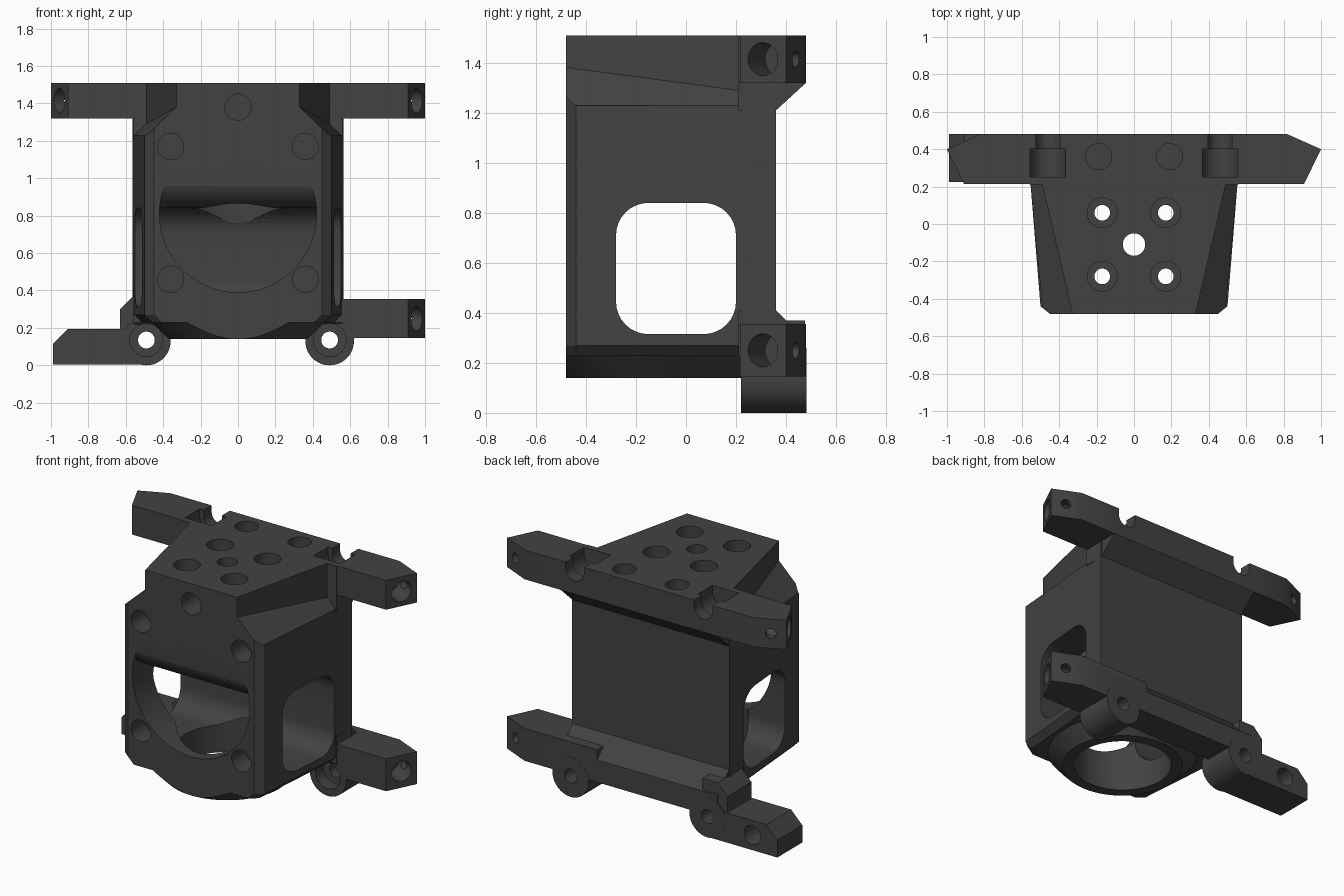
import bpy, bmesh, math
from mathutils import Vector

if "Cube" in bpy.data.objects:
    bpy.data.objects.remove(bpy.data.objects["Cube"])

grey = bpy.data.materials.new("dark_grey")
grey.diffuse_color = (0.055, 0.055, 0.055, 1)
grey.use_nodes = True
grey.node_tree.nodes["Principled BSDF"].inputs["Base Color"].default_value = grey.diffuse_color


def add(name, bm):
    bmesh.ops.recalc_face_normals(bm, faces=bm.faces)
    me = bpy.data.meshes.new(name)
    bm.to_mesh(me)
    bm.free()
    ob = bpy.data.objects.new(name, me)
    bpy.context.collection.objects.link(ob)
    me.materials.append(grey)
    return ob


def hull(name, pts):
    bm = bmesh.new()
    for p in pts:
        bm.verts.new(p)
    bmesh.ops.convex_hull(bm, input=bm.verts[:])
    bmesh.ops.dissolve_limit(bm, angle_limit=0.01, verts=bm.verts[:], edges=bm.edges[:])
    return add(name, bm)


def prism(name, pts, axis, lo, hi):
    """Extrude a 2D outline along x, y or z."""
    def place(p, d):
        return {"x": (d, p[0], p[1]), "y": (p[0], d, p[1]), "z": (p[0], p[1], d)}[axis]
    bm = bmesh.new()
    a = [bm.verts.new(place(p, lo)) for p in pts]
    b = [bm.verts.new(place(p, hi)) for p in pts]
    bm.faces.new(a)
    bm.faces.new(b)
    n = len(pts)
    for i in range(n):
        bm.faces.new((a[i], a[(i + 1) % n], b[(i + 1) % n], b[i]))
    return add(name, bm)


def rod(name, start, end, r1, r2=None, seg=48):
    """Cylinder or cone between two points."""
    s, e = Vector(start), Vector(end)
    bm = bmesh.new()
    bmesh.ops.create_cone(bm, cap_ends=True, segments=seg, radius1=r1,
                          radius2=r1 if r2 is None else r2, depth=(e - s).length)
    rot = (e - s).to_track_quat("Z", "Y").to_matrix().to_4x4()
    bmesh.ops.transform(bm, matrix=rot, verts=bm.verts)
    bmesh.ops.translate(bm, vec=(s + e) / 2, verts=bm.verts)
    return add(name, bm)


def combine(target, tool, op):
    mod = target.modifiers.new(op, "BOOLEAN")
    mod.operation, mod.solver, mod.object = op, "EXACT", tool
    bpy.context.view_layer.objects.active = target
    bpy.ops.object.modifier_apply(modifier=mod.name)
    bpy.data.objects.remove(tool)


# Main housing: tapered plan, chamfered front corners and lower edges
plan = [(0.45, -0.48), (0.5, -0.44), (0.565, 0.36)]
body = hull("bracket_housing", [(s * (x - inset), y, z) for s in (-1, 1) for x, y in plan
                                for z, inset in ((0.23, 0.04), (0.27, 0), (1.51, 0))])

# Sloped shoulders beside the narrow top plate
for s in (-1, 1):
    pts = []
    for y, a, zb, o in ((-0.49, 0.327, 1.383, 0.485), (0.21, 0.49, 1.29, 0.553)):
        pts += [(s * x, y, z) for x, z in
                ((a, 1.6), (a, zb), (o, 1.23), (0.9, 1.23), (0.9, 1.6))]
    combine(body, hull("shoulder_cutter", pts), "DIFFERENCE")

# Conical outlet collar, trimmed flush with the front
collar = rod("outlet_collar", (0, -0.11, 0.14), (0, -0.11, 0.25), 0.37, 0.48, 64)
trim = prism("trim_cutter", [(-1, -1), (1, -1), (1, -0.48), (-1, -0.48)], "z", 0, 1)
combine(collar, trim, "DIFFERENCE")
combine(body, collar, "UNION")

# Rear crossbars with sloped undersides
parts = [
    prism("upper_bar", [(0.21, 1.51), (0.48, 1.51), (0.48, 1.32), (0.36, 1.21), (0.21, 1.21)],
          "x", -0.56, 0.56),
    prism("lower_bar", [(0.21, 0.23), (0.28, 0.145), (0.48, 0.145), (0.48, 0.29),
                        (0.36, 0.41), (0.21, 0.41)], "x", -0.56, 0.56),
]

# Pointed arms: two upper, one lower right
tip = [(0.3, 0.215), (0.91, 0.215), (1.0, 0.4), (0.82, 0.48), (0.3, 0.48)]
arms = [(-1, 1.32, 1.51), (1, 1.32, 1.51), (1, 0.145, 0.355)]
for s, lo, hi in arms:
    parts.append(prism("arm", [(s * x, y) for x, y in tip], "z", lo, hi))

# Low left arm and its joining block
parts.append(prism("low_arm", [(-0.49, 0.003), (-0.49, 0.195), (-0.91, 0.195), (-0.99, 0.115),
                               (-0.99, 0.003)], "y", 0.225, 0.48))
parts.append(prism("joining_block", [(-0.45, 0.14), (-0.63, 0.14), (-0.63, 0.3), (-0.56, 0.37),
                                     (-0.45, 0.37)], "y", 0.23, 0.475))

# Round lugs
for s in (-1, 1):
    parts.append(rod("lug", (s * 0.49, 0.22, 0.13), (s * 0.49, 0.481, 0.13), 0.13))
for p in parts:
    combine(body, p, "UNION")

# Front air duct: round opening with a rounded-over roof
duct = rod("duct_cutter", (0, -0.6, 0.81), (0, -0.11, 0.81), 0.42, seg=72)
curve = [(-0.32 - 0.165 * math.cos(t), 1.0 - 0.16 * math.sin(t))
         for t in [i * math.pi / 24 for i in range(13)]]
roof = prism("duct_roof", [(-0.7, 1.5), (-0.7, 1.0)] + curve + [(0.3, 0.84), (0.3, 1.5)],
             "x", -0.6, 0.6)
combine(duct, roof, "DIFFERENCE")

# Rounded side window outline
window = []
for k, (cy, cz) in enumerate(((0.07, 0.71), (-0.15, 0.71), (-0.15, 0.445), (0.07, 0.445))):
    window += [(cy + 0.13 * math.cos(t), cz + 0.13 * math.sin(t))
               for t in [(k + i / 8) * math.pi / 2 for i in range(9)]]

cuts = [duct,
        rod("chamber_cutter", (0, -0.11, 0), (0, -0.11, 0.95), 0.3, seg=64),
        prism("window_cutter", window, "x", -0.8, 0.8),
        rod("centre_hole", (0, -0.11, 0.8), (0, -0.11, 1.6), 0.06, seg=32),
        rod("front_top_hole", (0, -0.6, 1.38), (0, -0.3, 1.38), 0.07, seg=32)]

# Mirrored screw holes and notches
for s in (-1, 1):
    for y in (0.06, -0.28):
        cuts.append(rod("top_hole", (s * 0.17, y, 0.8), (s * 0.17, y, 1.6), 0.042, seg=32))
        cuts.append(rod("top_recess", (s * 0.17, y, 1.42), (s * 0.17, y, 1.6), 0.08, seg=32))
    cuts.append(rod("rear_top_hole", (s * 0.19, 0.36, 1.38), (s * 0.19, 0.36, 1.6), 0.07, seg=32))
    for z in (0.46, 1.17):
        cuts.append(rod("front_hole", (s * 0.36, -0.6, z), (s * 0.36, -0.34, z), 0.07, seg=32))
    cuts.append(rod("lug_hole", (s * 0.49, 0, 0.135), (s * 0.49, 0.6, 0.135), 0.045, seg=32))
    cuts.append(rod("lug_recess", (s * 0.49, 0.1, 0.135), (s * 0.49, 0.3, 0.135), 0.088, seg=32))
    # U-shaped notches in the upper bar, wide then narrow
    for r, y0, y1 in ((0.095, 0.25, 0.40), (0.065, 0.39, 0.6)):
        arc = [(s * 0.46 + r * math.cos(t), 1.47 + r * math.sin(t))
               for t in [math.pi + i * math.pi / 16 for i in range(17)]]
        cuts.append(prism("notch", arc + [(s * 0.46 + r, 1.7), (s * 0.46 - r, 1.7)], "y", y0, y1))

# Holes in the arm ends
for s, lo, hi in arms:
    z = (lo + hi) / 2
    cuts.append(rod("end_hole", (s * 1.05, 0.26, z), (s * 0.82, 0.375, z), 0.066, seg=32))
    cuts.append(rod("pin_hole", (s * 0.94, 0.5, z), (s * 0.88, 0.36, z), 0.032, seg=24))
cuts.append(rod("low_arm_hole", (-0.81, 0.33, 0.1), (-0.81, 0.6, 0.1), 0.06, seg=32))
for c in cuts:
    combine(body, c, "DIFFERENCE")

# Smooth round walls, crisp edges
body.data.materials.clear()
body.data.materials.append(grey)
bpy.context.view_layer.update()
bpy.context.view_layer.objects.active = body
body.select_set(True)
bpy.ops.object.shade_smooth_by_angle(angle=math.radians(25))
